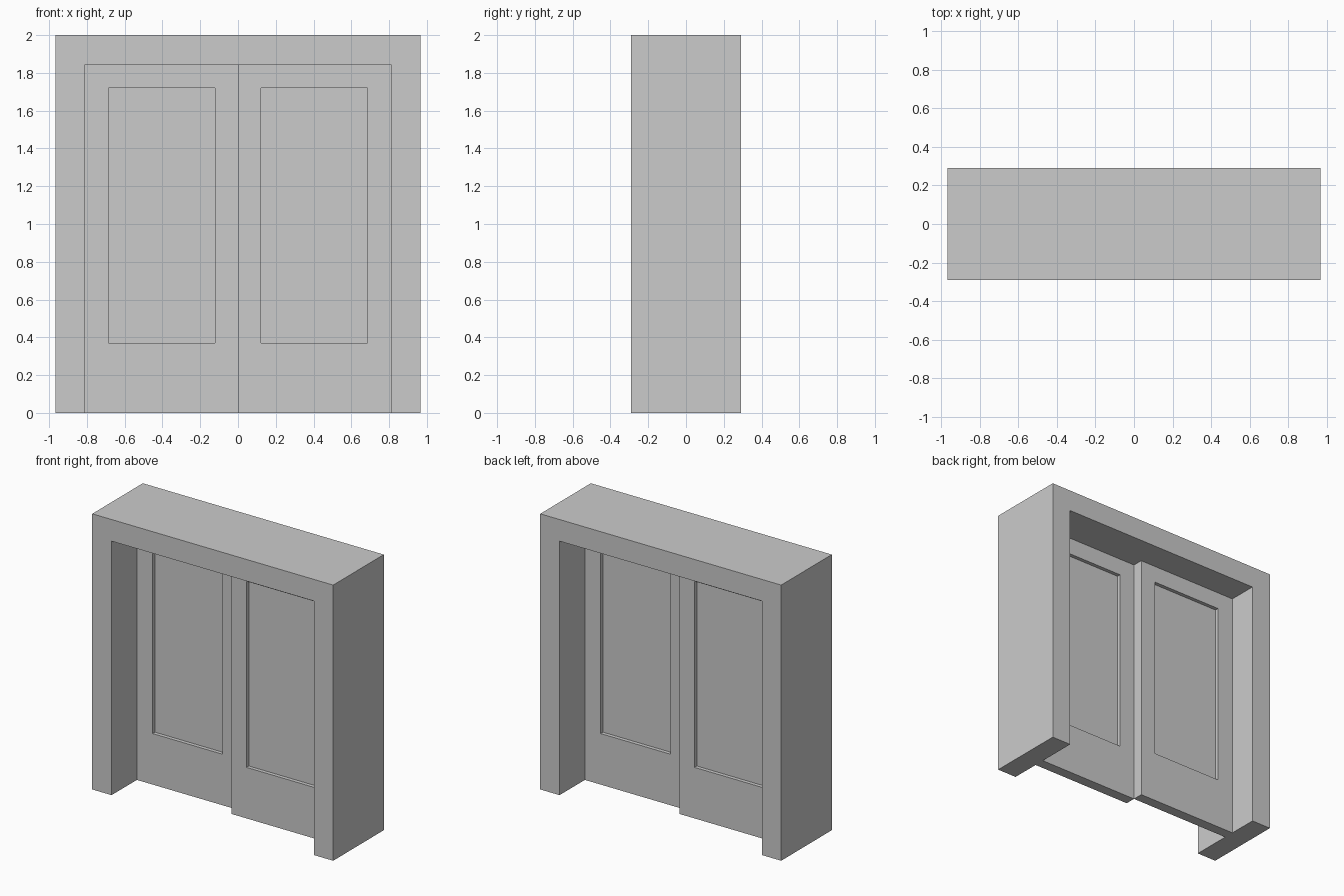
import bpy, bmesh

if "Cube" in bpy.data.objects:
    bpy.data.objects.remove(bpy.data.objects["Cube"])

W, D, H = 0.967, 0.29, 2.0        # casing half width, half depth, height
OX, OZ = 0.812, 1.843             # opening half width and height
T = 0.077                         # door leaf thickness
WX0, WX1, WZ0, WZ1 = 0.123, 0.685, 0.37, 1.72   # window recess


def make_object(name, bm):
    bmesh.ops.recalc_face_normals(bm, faces=bm.faces)
    mesh = bpy.data.meshes.new(name)
    bm.to_mesh(mesh)
    bm.free()
    obj = bpy.data.objects.new(name, mesh)
    bpy.context.collection.objects.link(obj)
    return obj


def prism(name, points, y0, y1):
    """Extrude an x/z profile from y0 to y1."""
    bm = bmesh.new()
    face = bm.faces.new([bm.verts.new((x, y0, z)) for x, z in points])
    out = bmesh.ops.extrude_face_region(bm, geom=[face])
    for v in out["geom"]:
        if isinstance(v, bmesh.types.BMVert):
            v.co.y = y1
    return make_object(name, bm)


def rect(x0, x1, z0, z1):
    return [(x0, z0), (x1, z0), (x1, z1), (x0, z1)]


def ring(name, outer, inner, y0, y1):
    """Rectangular frame with a rectangular hole through it."""
    bm = bmesh.new()
    loops = [[bm.verts.new((x, y, z)) for x, z in pts]
             for pts, y in ((outer, y0), (inner, y0), (inner, y1), (outer, y1))]
    for a, b in zip(loops, loops[1:] + loops[:1]):
        for i in range(4):
            j = (i + 1) % 4
            bm.faces.new((a[i], a[j], b[j], b[i]))
    return make_object(name, bm)


# Casing: two jambs and a header in one piece
prism("door_casing", [(-W, 0), (-OX, 0), (-OX, OZ), (OX, OZ),
                      (OX, 0), (W, 0), (W, H), (-W, H)], -D, D)

# Sliding leaves: the right one runs in front of the left one
for side, s, y0 in (("right", 1, -T), ("left", -1, 0.0)):
    xs = sorted((0, s * OX))
    ws = sorted((s * WX0, s * WX1))
    window = rect(*ws, WZ0, WZ1)
    ring(side + "_door_leaf", rect(*xs, 0, OZ), window, y0, y0 + T)
    # Thin pane recessed on both faces
    prism(side + "_door_pane", window, y0 + T * 0.35, y0 + T * 0.65)
